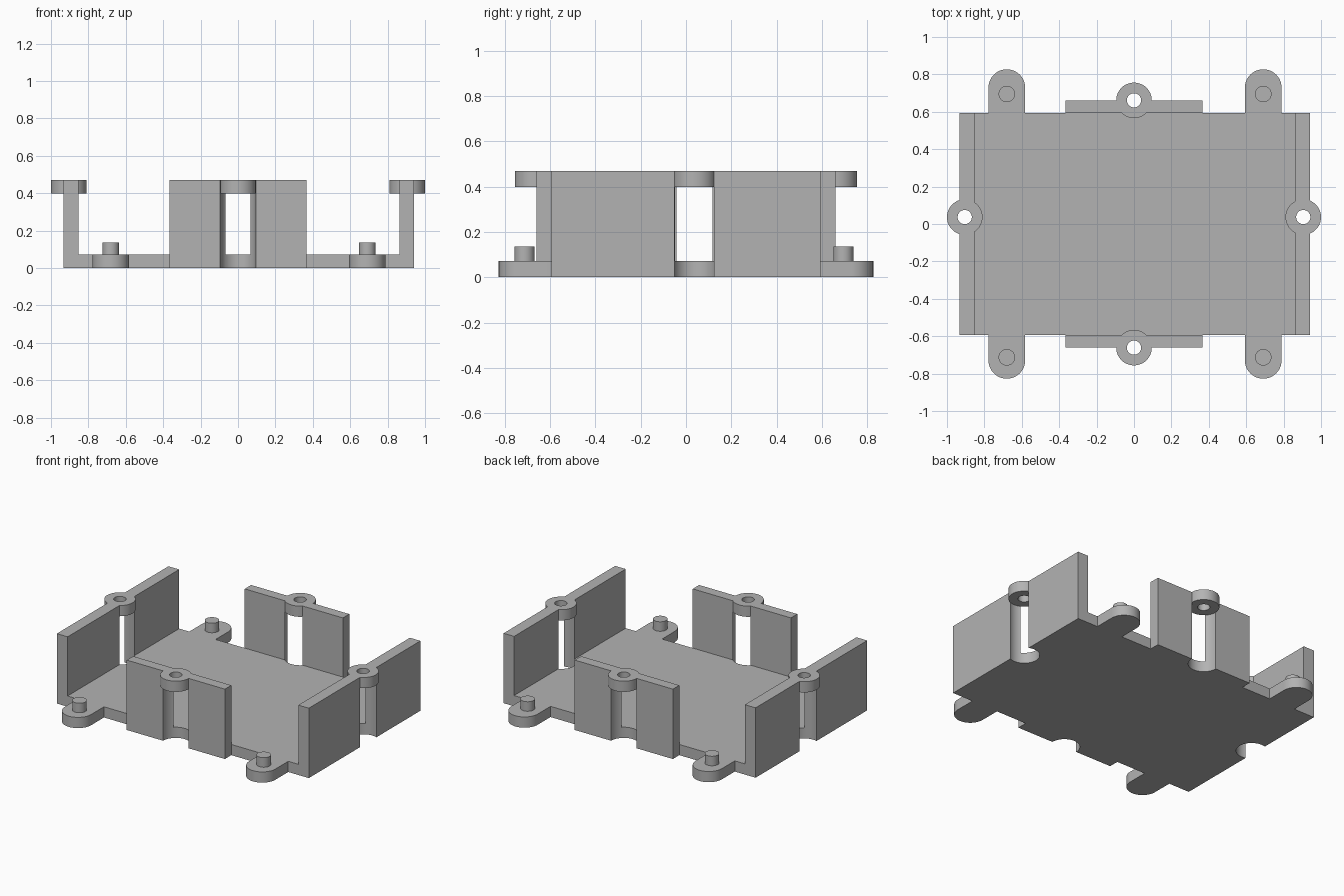
import bpy, bmesh
from math import sin, cos, pi

if "Cube" in bpy.data.objects:
    bpy.data.objects.remove(bpy.data.objects["Cube"])

grey = bpy.data.materials.new("plain_grey")
grey.use_nodes = True
colour = (0.45, 0.45, 0.45, 1)
grey.diffuse_color = colour
grey.node_tree.nodes["Principled BSDF"].inputs["Base Color"].default_value = colour

FLOOR, TOP, BOSS_Z = 0.072, 0.47, 0.398
BOSS_R, HOLE_R, PIN_R, TAB_R = 0.095, 0.038, 0.044, 0.098
SEGMENTS = 64


def arc(cx, cy, r, start, sweep, steps):
    return [(cx + r * cos(start + sweep * i / steps),
             cy + r * sin(start + sweep * i / steps)) for i in range(steps + 1)]


def prism(name, outline, z0, z1):
    """Extrude a flat outline upwards."""
    bm = bmesh.new()
    face = bm.faces.new([bm.verts.new((x, y, z0)) for x, y in outline])
    new = bmesh.ops.extrude_face_region(bm, geom=[face])["geom"]
    bmesh.ops.translate(bm, vec=(0, 0, z1 - z0),
                        verts=[v for v in new if isinstance(v, bmesh.types.BMVert)])
    bmesh.ops.recalc_face_normals(bm, faces=bm.faces)
    mesh = bpy.data.meshes.new(name)
    bm.to_mesh(mesh)
    bm.free()
    mesh.materials.append(grey)
    obj = bpy.data.objects.new(name, mesh)
    bpy.context.collection.objects.link(obj)
    return obj


def box(name, x0, x1, y0, y1, z1):
    return prism(name, [(x0, y0), (x1, y0), (x1, y1), (x0, y1)], 0, z1)


def disc(name, centre, r, z0, z1):
    return prism(name, arc(*centre, r, 0, 2 * pi, SEGMENTS)[:-1], z0, z1)


def activate(obj):
    bpy.ops.object.select_all(action='DESELECT')
    obj.select_set(True)
    bpy.context.view_layer.objects.active = obj


def cut(obj, centre, r):
    """Bore a vertical round hole right through an object."""
    cutter = disc("bore_cutter", centre, r, -0.1, 0.6)
    cutter.hide_render = True
    mod = obj.modifiers.new("bore", 'BOOLEAN')
    mod.operation = 'DIFFERENCE'
    mod.solver = 'EXACT'
    mod.object = cutter
    activate(obj)
    bpy.ops.object.modifier_apply(modifier=mod.name)
    bpy.data.objects.remove(cutter)


# Floor and the four upright walls
floor = box("floor_plate", -0.853, 0.864, -0.593, 0.593, FLOOR)
walls = {
    "right": (box("right_wall", -0.933, -0.853, -0.593, 0.593, TOP), (-0.905, 0.037)),
    "left": (box("left_wall", 0.864, 0.942, -0.593, 0.593, TOP), (0.905, 0.037)),
    "front": (box("front_wall", -0.365, 0.365, -0.661, -0.593, TOP), (0, -0.661)),
    "back": (box("back_wall", -0.365, 0.365, 0.593, 0.661, TOP), (0, 0.661)),
}
parts = [floor]

# Round slot in each wall and the floor edge, capped by a bored screw boss
for side, (wall, centre) in walls.items():
    cut(wall, centre, BOSS_R)
    cut(floor, centre, BOSS_R)
    boss = disc(side + "_screw_boss", centre, BOSS_R, BOSS_Z, TOP)
    cut(boss, centre, HOLE_R)
    parts += [wall, boss]

# Rounded corner tabs with locating pins
for x, side in ((-0.68, "right"), (0.691, "left")):
    for s, end, pin_y in ((-1, "front", -0.713), (1, "back", 0.695)):
        outline = arc(x, s * (0.827 - TAB_R), TAB_R, 0, s * pi, SEGMENTS // 2)
        outline += [(x - TAB_R, s * 0.593), (x + TAB_R, s * 0.593)]
        parts.append(prism(f"{end}_{side}_tab", outline, 0, FLOOR))
        parts.append(disc(f"{end}_{side}_pin", (x, pin_y), PIN_R, FLOOR, 0.136))

# Smooth the round walls, keep the corners crisp
for part in parts:
    activate(part)
    bpy.ops.object.shade_smooth_by_angle(angle=pi / 6)
